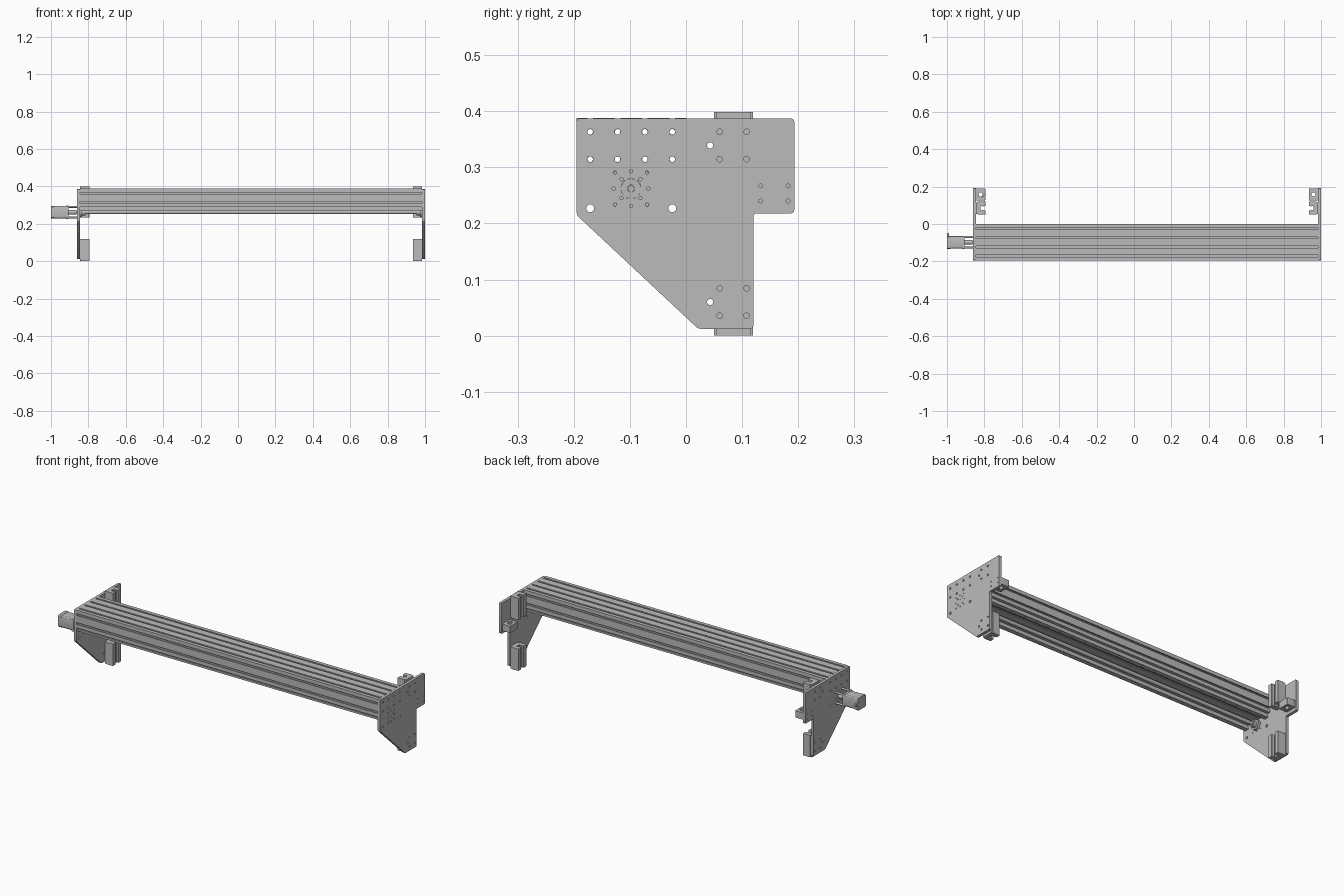
import bpy, bmesh, math
from mathutils import Matrix, Vector

cube = bpy.data.objects.get("Cube")
if cube:
    bpy.data.objects.remove(cube, do_unlink=True)

metal = bpy.data.materials.new("grey_metal")
metal.use_nodes = True
metal.diffuse_color = (0.5, 0.5, 0.5, 1)
metal.node_tree.nodes["Principled BSDF"].inputs["Base Color"].default_value = (0.5, 0.5, 0.5, 1)

# Local profile plane to world: along x the profile is (y, z), along z it is (x, y)
ALONG = {"x": Matrix(((0, 0, 1), (1, 0, 0), (0, 1, 0))).to_4x4(), "z": Matrix.Identity(4)}


def circle(u, v, r, n=16):
    return [(u + r * math.cos(math.tau * i / n), v + r * math.sin(math.tau * i / n)) for i in range(n)]


def rect(u0, u1, v0, v1):
    return [(u0, v0), (u1, v0), (u1, v1), (u0, v1)]


def rounded(points, r):
    out = []
    for i, p in enumerate(points):
        p, a, b = Vector(p), Vector(points[i - 1]), Vector(points[(i + 1) % len(points)])
        a, b = p + (a - p).normalized() * r, p + (b - p).normalized() * r
        out += [tuple(a * (1 - t) ** 2 + p * 2 * t * (1 - t) + b * t * t) for t in (0, 0.33, 0.67, 1)]
    return out


def prism(name, loops, start, end, axis="x"):
    """Extrude an outline, with any further loops as holes, along an axis."""
    start, end = min(start, end), max(start, end)
    curve = bpy.data.curves.new(name, "CURVE")
    curve.dimensions = "2D"
    curve.fill_mode = "BOTH"
    curve.extrude = (end - start) / 2
    for loop in loops:
        spline = curve.splines.new("POLY")
        spline.points.add(len(loop) - 1)
        for point, (u, v) in zip(spline.points, loop):
            point.co = (u, v, 0, 1)
        spline.use_cyclic_u = True
    temp = bpy.data.objects.new(name + "_outline", curve)
    bpy.context.collection.objects.link(temp)
    deps = bpy.context.evaluated_depsgraph_get()
    mesh = bpy.data.meshes.new_from_object(temp.evaluated_get(deps))
    bpy.data.objects.remove(temp, do_unlink=True)
    bm = bmesh.new()
    bm.from_mesh(mesh)
    bmesh.ops.remove_doubles(bm, verts=bm.verts, dist=0.00001)
    bmesh.ops.recalc_face_normals(bm, faces=bm.faces)
    bm.transform(ALONG[axis] @ Matrix.Translation((0, 0, (start + end) / 2)))
    bm.to_mesh(mesh)
    bm.free()
    mesh.materials.clear()
    mesh.materials.append(metal)
    ob = bpy.data.objects.new(name, mesh)
    bpy.context.collection.objects.link(ob)
    bpy.ops.object.select_all(action="DESELECT")
    ob.select_set(True)
    bpy.context.view_layer.objects.active = ob
    bpy.ops.object.shade_smooth_by_angle(angle=math.radians(32))
    return ob


LEFT, RIGHT = 0.985, -0.845          # inner faces of the end plates
PLATE = 0.015
CELL = 0.0488                        # extrusion slot pitch
BACK, BOTTOM = 0.0, 0.29
COLS = [BACK - CELL * (i + 0.5) for i in range(4)]
ROWS = [BOTTOM + CELL * (i + 0.5) for i in range(2)]
SCREW = (-0.098, 0.262)

# Slotted beam: walk round the section, cutting a T-slot in each cell
slot = [(-0.005, 0), (-0.005, 0.0055), (-0.012, 0.0055), (-0.012, 0.009), (-0.006, 0.015)]
slot += [(-s, d) for s, d in reversed(slot)]
section = []
corner, heading = Vector((BACK - 4 * CELL, BOTTOM)), Vector((1, 0))
for cells in (4, 2, 4, 2):
    inward = Vector((-heading.y, heading.x))
    section.append(tuple(corner))
    for c in range(cells):
        middle = corner + heading * CELL * (c + 0.5)
        section += [tuple(middle + heading * s + inward * d) for s, d in slot]
    corner = corner + heading * CELL * cells
    heading = inward
bores = [circle(y, z, 0.005, 12) for y in COLS for z in ROWS]
prism("beam", [section] + bores, RIGHT, LEFT)

# Linear rails under the beam, with a row of bolt holes
for label, y in (("back", COLS[0]), ("front", COLS[3])):
    holes = [circle(RIGHT + 0.037 + 0.0732 * i, y, 0.0055, 10) for i in range(25)]
    prism(label + "_rail_head", [rect(RIGHT, LEFT, y - 0.0122, y + 0.0122)] + holes, 0.268, 0.278, "z")
    prism(label + "_rail_neck", [rect(y - 0.008, y + 0.008, 0.278, BOTTOM)], RIGHT, LEFT)

# Drive screw with thinner journals
prism("drive_screw", [circle(*SCREW, 0.0098, 20)], RIGHT + 0.03, LEFT - 0.03)
prism("screw_journal", [circle(*SCREW, 0.006)], RIGHT - 0.03, LEFT + PLATE)

# End plate outline and holes
outline = rounded([(-0.195, 0.387), (-0.195, 0.215), (0.022, 0.012), (0.12, 0.012),
                   (0.12, 0.218), (0.193, 0.218), (0.193, 0.387)], 0.006)
plate_holes = [circle(y, z, 0.0052) for y in COLS for z in ROWS]
plate_holes += [circle(y, 0.227, 0.007) for y in (COLS[0], COLS[3])]
for centre in (0.06, 0.339):
    plate_holes += [circle(y, centre + s * CELL / 2, 0.005) for y in (0.06, 0.108) for s in (-1, 1)]
    plate_holes.append(circle(0.043, centre, 0.0055))
plate_holes += [circle(y, z, 0.0035) for y in (0.133, 0.182) for z in (0.24, 0.267)]
plate_holes.append(circle(*SCREW, 0.018, 28))
for i in range(8):
    a = math.pi / 4 * i
    u, v = math.cos(a), math.sin(a)
    for r in ((0.0405, 0.0238) if i % 2 else (0.031,)):
        plate_holes.append(circle(SCREW[0] + r * u, SCREW[1] + r * v, 0.003, 10))

# Both ends: d is the distance inward from the plate
for side, x0, s in (("left", LEFT, -1), ("right", RIGHT, 1)):
    prism(side + "_end_plate", [outline] + plate_holes, x0 - s * PLATE, x0)
    prism(side + "_bearing", [circle(*SCREW, 0.0178, 28), circle(*SCREW, 0.0065)], x0 - s * PLATE, x0)
    prism(side + "_bearing_flange", [circle(*SCREW, 0.027, 28)], x0, x0 + s * 0.012)
    prism(side + "_bearing_hub", [circle(*SCREW, 0.017, 24)], x0 + s * 0.012, x0 + s * 0.03)
    # Carriages grooved for the vertical rails
    shape = [(0, 0.054), (0.009, 0.054), (0.009, 0.05), (0.05, 0.05), (0.05, 0.073),
             (0.041, 0.073), (0.037, 0.077), (0.031, 0.073), (0.024, 0.073)]
    shape += [(d, 0.169 - y) for d, y in reversed(shape)]
    shape = [(x0 + s * d, y) for d, y in shape]
    for label, z in (("lower", 0.0), ("upper", 0.279)):
        prism(f"{side}_{label}_carriage", [shape], z, z + 0.12, "z")
    # Nut housing for the vertical screw
    mid = x0 + s * 0.025
    block = rounded(rect(mid - 0.025, mid + 0.025, 0.1255, 0.1895), 0.004)
    prism(side + "_nut_housing", [block, circle(mid, 0.1575, 0.017, 24)], 0.235, 0.272, "z")
    prism(side + "_nut", [circle(mid, 0.1575, 0.0168, 24), circle(mid, 0.1575, 0.011, 20)], 0.237, 0.27, "z")

# Motor on standoffs outside the right plate
cy, cz = SCREW
OUT = RIGHT - PLATE


def square(h, r):
    return rounded(rect(cy - h, cy + h, cz - h, cz + h), r)


prism("motor_rear_cap", [square(0.0345, 0.012)], -1.0, -0.982)
prism("motor_body", [square(0.0335, 0.014)], -0.982, -0.918)
prism("motor_flange", [square(0.035, 0.005)], -0.918, -0.907)
prism("motor_connector", [rect(cy + 0.03, cy + 0.05, cz - 0.008, cz + 0.008)], -0.999, -0.99)
prism("motor_coupling", [circle(cy, cz, 0.0125, 20)], -0.907, OUT - 0.004)
for u in (-1, 1):
    for v in (-1, 1):
        prism("motor_standoff", [circle(cy + u * 0.0286, cz + v * 0.0286, 0.0055, 12),
                                 circle(cy + u * 0.0286, cz + v * 0.0286, 0.0028, 10)], -0.907, OUT)
